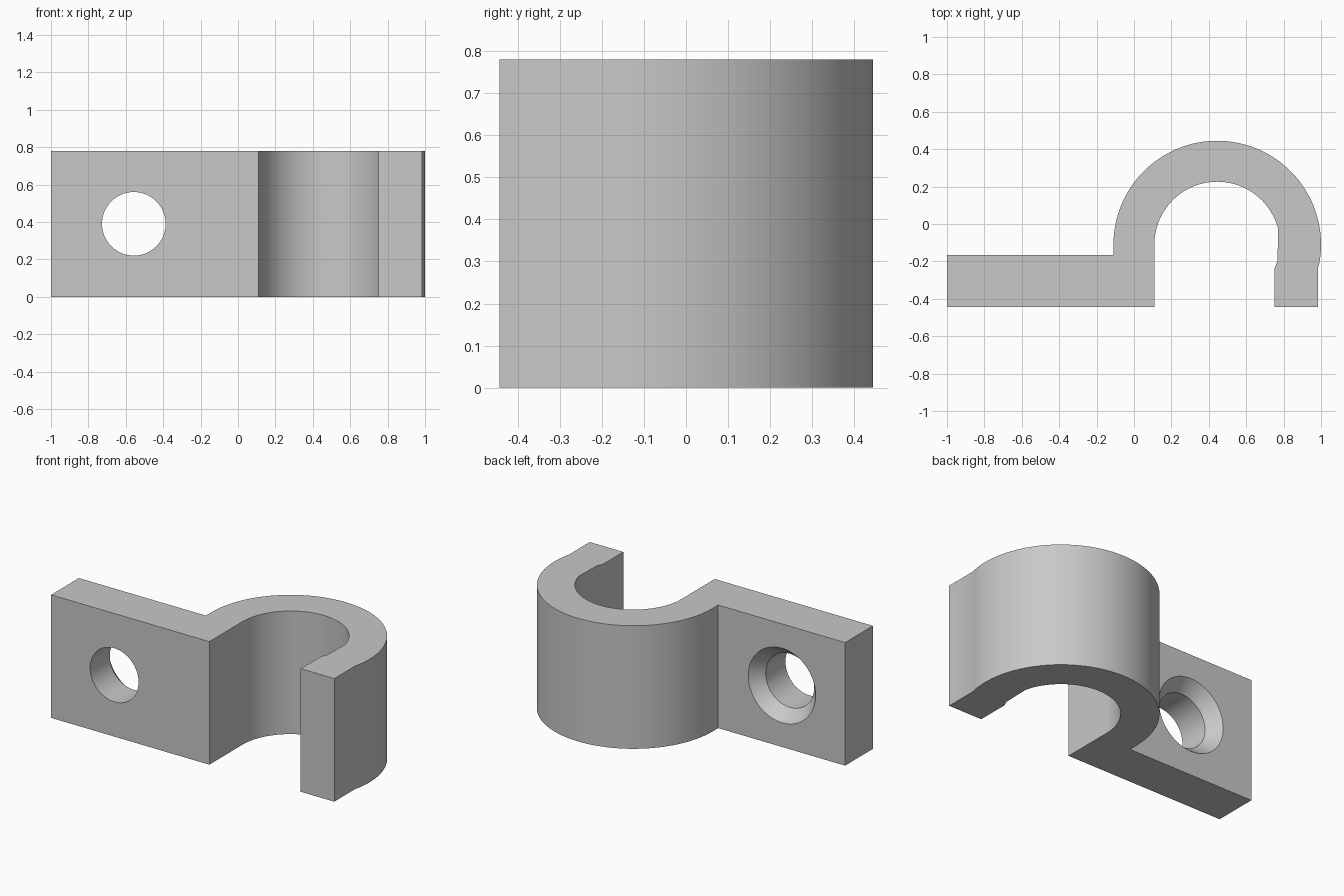
import bpy
import bmesh
from math import sin, cos, radians, pi

cube = bpy.data.objects.get("Cube")
if cube:
    bpy.data.objects.remove(cube)

HEIGHT = 0.78
CX, CY = 0.445, -0.11          # centre of the hook
R_OUT, R_IN = 0.555, 0.336
FRONT, BACK = -0.443, -0.165   # faces of the mounting plate

grey = bpy.data.materials.new("grey")
grey.use_nodes = True
colour = (0.58, 0.58, 0.58, 1)
grey.diffuse_color = colour
grey.node_tree.nodes["Principled BSDF"].inputs["Base Color"].default_value = colour


def arc(radius, start, end, steps=56):
    angles = [radians(start + (end - start) * i / steps) for i in range(steps + 1)]
    return [(CX + radius * cos(a), CY + radius * sin(a)) for a in angles]


def make_object(name, bm):
    bmesh.ops.recalc_face_normals(bm, faces=bm.faces)
    mesh = bpy.data.meshes.new(name)
    bm.to_mesh(mesh)
    bm.free()
    mesh.materials.append(grey)
    obj = bpy.data.objects.new(name, mesh)
    bpy.context.collection.objects.link(obj)
    return obj


# Clip body: plate, hook and free leg as one extruded profile
profile = [(-1, FRONT), (CX - R_IN, FRONT)]
profile += arc(R_IN, 180, 14)
profile += [(0.767, -0.2), (0.75, -0.24), (0.75, FRONT), (0.985, FRONT), (0.985, -0.23)]
profile += arc(R_OUT, -11, 180)
profile += [(CX - R_OUT, BACK), (-1, BACK)]
bm = bmesh.new()
base = bm.faces.new([bm.verts.new((x, y, 0)) for x, y in profile])
top = bmesh.ops.extrude_face_region(bm, geom=[base])["geom"]
bmesh.ops.translate(bm, vec=(0, 0, HEIGHT),
                    verts=[v for v in top if isinstance(v, bmesh.types.BMVert)])
if not base.is_valid or base not in bm.faces[:]:
    bmesh.ops.holes_fill(bm, edges=[e for e in bm.edges if e.is_boundary])
body = make_object("pipe_clip", bm)

# Cutter: round screw hole with a countersink at the back
SEGMENTS = 64
stations = [(FRONT - 0.1, 0.17), (BACK - 0.08, 0.17), (BACK, 0.236), (BACK + 0.05, 0.277)]
bm = bmesh.new()
rings = []
for y, r in stations:
    rings.append([bm.verts.new((-0.557 + r * cos(2 * pi * i / SEGMENTS), y,
                                HEIGHT / 2 + r * sin(2 * pi * i / SEGMENTS)))
                  for i in range(SEGMENTS)])
for a, b in zip(rings, rings[1:]):
    for i in range(SEGMENTS):
        j = (i + 1) % SEGMENTS
        bm.faces.new((a[i], a[j], b[j], b[i]))
bm.faces.new(rings[0])
bm.faces.new(rings[-1])
cutter = make_object("screw_hole_cutter", bm)
cutter.hide_render = True

# Cut the hole, then remove the helper
cut = body.modifiers.new("screw_hole", 'BOOLEAN')
cut.operation = 'DIFFERENCE'
cut.solver = 'EXACT'
cut.object = cutter
bpy.ops.object.select_all(action='DESELECT')
bpy.context.view_layer.objects.active = body
body.select_set(True)
bpy.ops.object.modifier_apply(modifier=cut.name)
bpy.data.objects.remove(cutter)

# Smooth curved walls, crisp corners
bpy.ops.object.shade_smooth_by_angle(angle=radians(30))
